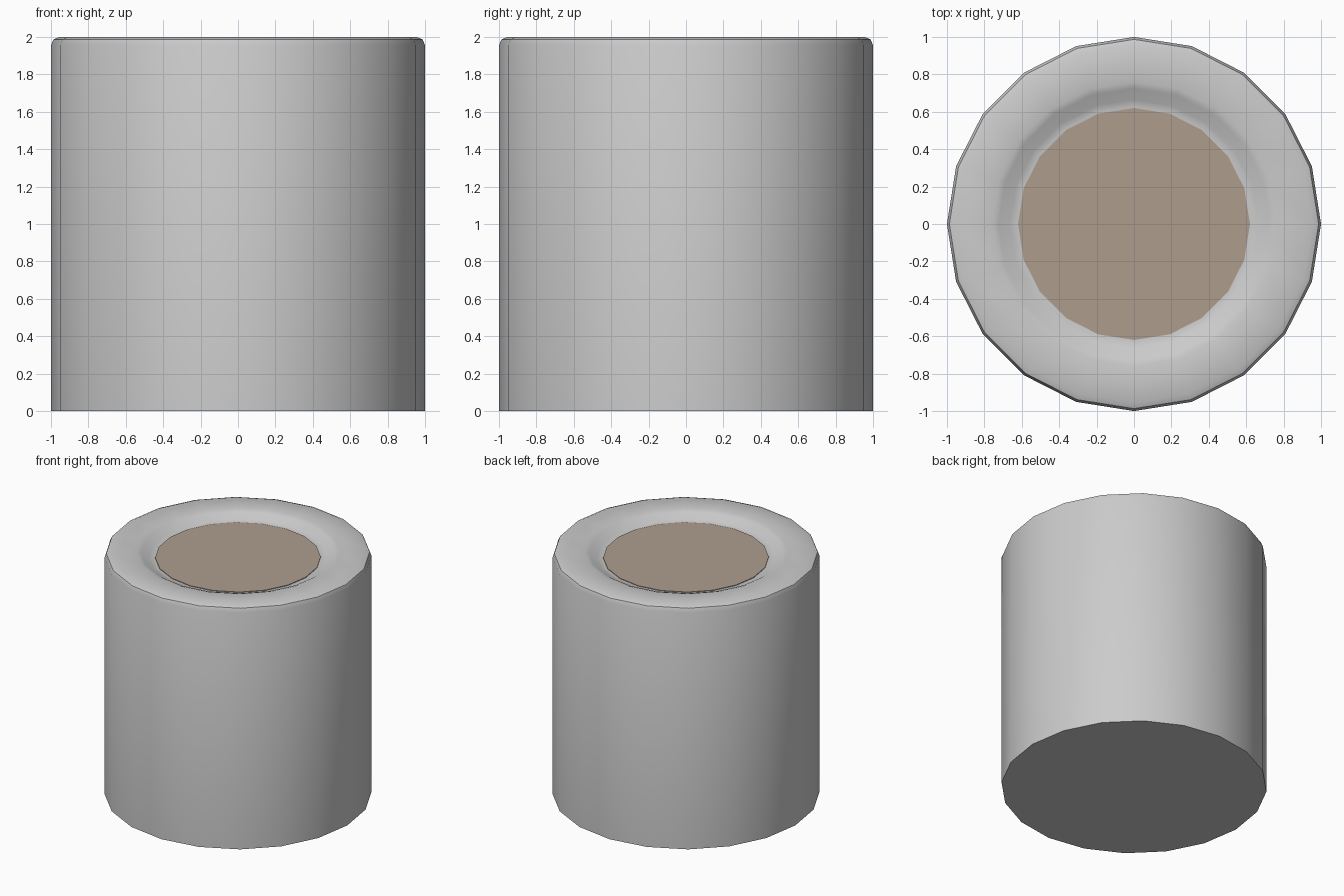
import bpy, bmesh, math

if "Cube" in bpy.data.objects:
    bpy.data.objects.remove(bpy.data.objects["Cube"])

SIDES = 20


def lathe(name, profile, caps):
    """Spin (radius, z) points into rings and cap the listed ring indices."""
    bm = bmesh.new()
    rings = []
    for r, z in profile:
        rings.append([bm.verts.new((r * math.cos(2 * math.pi * i / SIDES),
                                    r * math.sin(2 * math.pi * i / SIDES), z))
                      for i in range(SIDES)])
    for a, b in zip(rings, rings[1:]):
        for i in range(SIDES):
            j = (i + 1) % SIDES
            bm.faces.new((a[i], a[j], b[j], b[i]))
    for k in caps:
        ring = rings[k]
        bm.faces.new(ring[::-1] if k == 0 else ring)
    mesh = bpy.data.meshes.new(name)
    bm.to_mesh(mesh)
    bm.free()
    obj = bpy.data.objects.new(name, mesh)
    bpy.context.collection.objects.link(obj)
    bpy.ops.object.select_all(action='DESELECT')
    obj.select_set(True)
    bpy.context.view_layer.objects.active = obj
    bpy.ops.object.shade_smooth_by_angle(angle=math.radians(40))
    return obj


# Solid drum with a rounded rim and a shallow dished recess on top
lathe("drum_body", [(1, 0), (1, 1.955), (0.987, 1.987), (0.955, 2),
                    (0.76, 2), (0.725, 1.988), (0.665, 1.953),
                    (0.63, 1.945), (0.60, 1.945)], caps=(0, 8))

# Tan disc lying in the recess
disc = lathe("top_disc", [(0.62, 1.94), (0.62, 1.95)], caps=(0, 1))
tan = bpy.data.materials.new("tan")
tan.diffuse_color = (0.42, 0.34, 0.27, 1)
tan.use_nodes = True
tan.node_tree.nodes["Principled BSDF"].inputs["Base Color"].default_value = tan.diffuse_color
disc.data.materials.append(tan)
